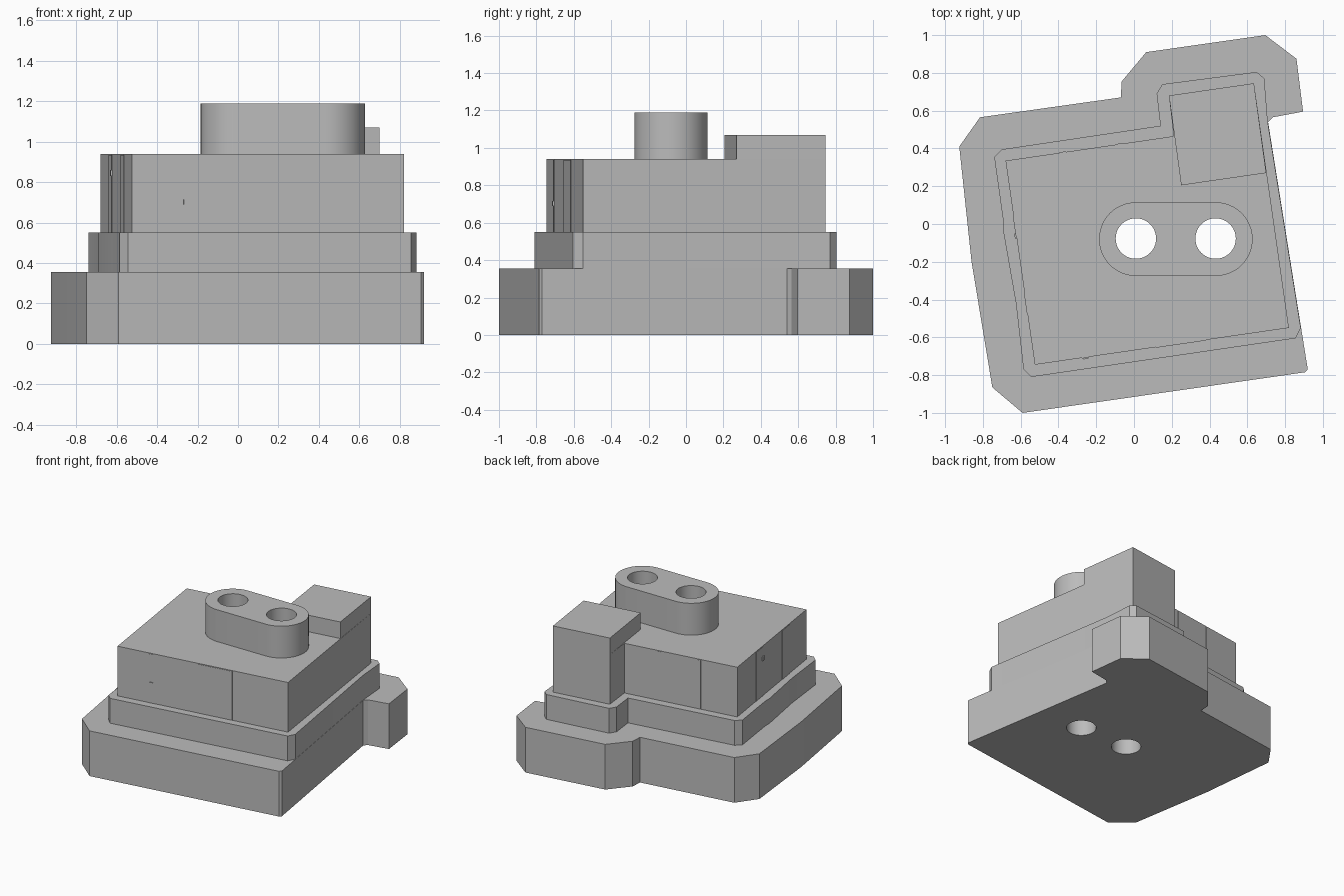
import bpy, bmesh, math
from mathutils import Vector

cube = bpy.data.objects.get("Cube")
if cube:
    bpy.data.objects.remove(cube, do_unlink=True)

grey = bpy.data.materials.new("plain grey")
grey.use_nodes = True
grey.diffuse_color = (0.5, 0.5, 0.5, 1)
grey.node_tree.nodes["Principled BSDF"].inputs["Base Color"].default_value = (0.5, 0.5, 0.5, 1)


def prism(name, outline, z0, z1):
    """Upright solid with the given plan outline."""
    bm = bmesh.new()
    face = bm.faces.new([bm.verts.new((x, y, z0)) for x, y in outline])
    ext = bmesh.ops.extrude_face_region(bm, geom=[face])
    top = [v for v in ext["geom"] if isinstance(v, bmesh.types.BMVert)]
    bmesh.ops.translate(bm, verts=top, vec=(0, 0, z1 - z0))
    bmesh.ops.recalc_face_normals(bm, faces=bm.faces)
    mesh = bpy.data.meshes.new(name)
    bm.to_mesh(mesh)
    bm.free()
    mesh.materials.append(grey)
    obj = bpy.data.objects.new(name, mesh)
    bpy.context.collection.objects.link(obj)
    return obj


def arc(cx, cy, r, start, end, n):
    return [(cx + r * math.cos(math.radians(start + (end - start) * i / n)),
             cy + r * math.sin(math.radians(start + (end - start) * i / n)))
            for i in range(n + 1)]


# Stepped tiers
base = prism("base_slab", [
    (-0.925, 0.41), (-0.86, -0.2), (-0.75, -0.865), (-0.59, -1), (0.905, -0.785),
    (0.92, -0.77), (0.71, 0.54), (0.735, 0.565), (0.895, 0.595), (0.86, 0.875),
    (0.695, 1), (0.065, 0.91), (-0.065, 0.755), (-0.07, 0.67), (-0.815, 0.565)], 0, 0.355)
middle = prism("middle_tier", [
    (-0.74, 0.355), (-0.69, 0), (-0.69, -0.05), (-0.625, -0.42), (-0.585, -0.77),
    (-0.545, -0.81), (0.855, -0.605), (0.883, -0.55), (0.708, 0.54), (0.69, 0.77),
    (0.65, 0.805), (0.15, 0.74), (0.12, 0.69), (0.14, 0.52), (-0.7, 0.395)], 0.355, 0.55)
corners = {"back_left": (-0.68, 0.335), "front_left": (-0.525, -0.745),
           "front_right": (0.82, -0.55), "tower_right": (0.635, 0.745),
           "tower_left": (0.185, 0.68), "inner": (0.21, 0.465)}
upper = prism("upper_block", list(corners.values()), 0.55, 0.94)
prism("corner_tower", [(0.185, 0.68), (0.25, 0.205), (0.70, 0.27), (0.635, 0.745)], 0.94, 1.07)

# Rounded chimney
chimney = prism("chimney", arc(0.433, -0.08, 0.195, -90, 90, 24)
                + arc(0.01, -0.08, 0.195, 90, 270, 24), 0.94, 1.19)

# Two flues bored through every level
for cx in (0.01, 0.432):
    cutter = prism("flue_cutter", arc(cx, -0.077, 0.107, 0, 352.5, 47), -0.1, 1.4)
    cutter.hide_render = True
    for obj in (base, middle, upper, chimney):
        mod = obj.modifiers.new("flue", "BOOLEAN")
        mod.operation = "DIFFERENCE"
        mod.solver = "EXACT"
        mod.object = cutter
        bpy.context.view_layer.objects.active = obj
        bpy.ops.object.modifier_apply(modifier=mod.name)
    bpy.data.objects.remove(cutter, do_unlink=True)

bpy.ops.object.select_all(action="DESELECT")
for obj in (base, middle, upper, chimney):
    obj.select_set(True)
bpy.context.view_layer.objects.active = chimney
bpy.ops.object.shade_smooth_by_angle(angle=math.radians(20))


def wall_plate(name, a, b, t0, t1, z0, z1, depth):
    """Thin plate on the wall running from corner a to corner b."""
    a, b = Vector(corners[a]), Vector(corners[b])
    along = b - a
    out = Vector((along.y, -along.x)).normalized() * depth
    p, q = a + along * t0, a + along * t1
    prism(name, [p, q, q + out, p + out], z0, z1)


# Wall strips, door panel and small handles
front = ("front_left", "front_right")
side = ("back_left", "front_left")
back = ("inner", "back_left")
wall_plate("front_strip", *front, 0.186, 0.212, 0.551, 0.935, 0.003)
wall_plate("front_panel", *front, 0.476, 0.673, 0.551, 0.935, 0.003)
wall_plate("front_handle", *front, 0.19, 0.21, 0.69, 0.715, 0.009)
for t in (0.27, 0.65):
    wall_plate("side_strip", *side, t, t + 0.1, 0.551, 0.935, 0.003)
wall_plate("side_handle", *side, 0.355, 0.38, 0.83, 0.86, 0.009)
for t in (0.30, 0.64):
    wall_plate("back_strip", *back, t, t + 0.038, 0.551, 0.935, 0.003)
